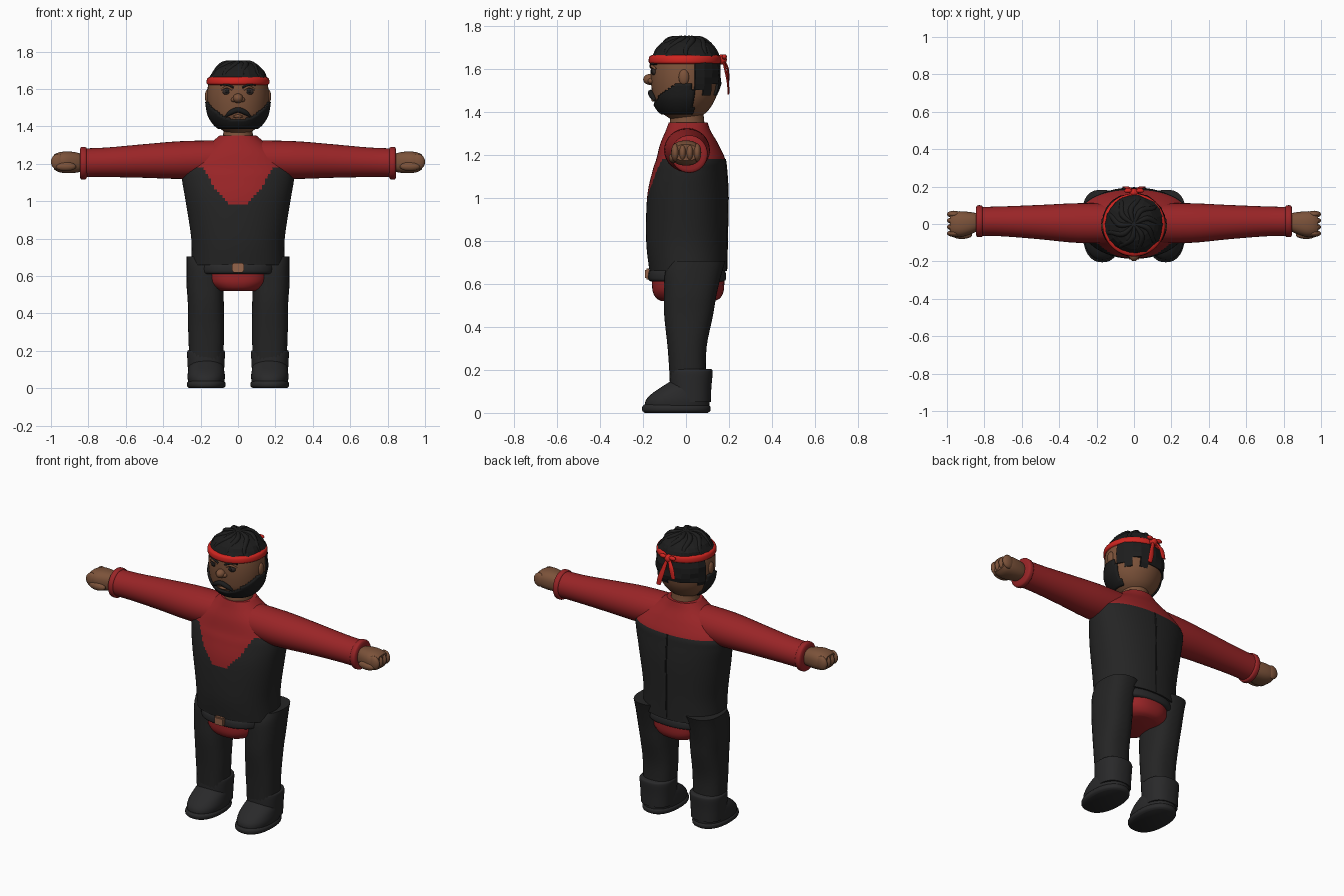
import bpy, bmesh, random
from math import cos, sin, pi, radians
from mathutils import Vector

random.seed(4)
default = bpy.data.objects.get("Cube")
if default:
    bpy.data.objects.remove(default)


def material(name, r, g, b):
    mat = bpy.data.materials.new(name)
    mat.use_nodes = True
    mat.diffuse_color = (r, g, b, 1)
    bsdf = mat.node_tree.nodes["Principled BSDF"]
    bsdf.inputs["Base Color"].default_value = (r, g, b, 1)
    bsdf.inputs["Roughness"].default_value = 0.8
    return mat


shirt_red = material("shirt red", .32, .018, .02)
band_red = material("headband red", .62, .018, .014)
cloth = material("charcoal cloth", .018, .018, .018)
boot_black = material("boot black", .022, .022, .023)
hair_black = material("hair black", .012, .012, .012)
skin = material("brown skin", .2, .085, .042)
buckle_tan = material("buckle tan", .3, .13, .07)
eye_dark = material("eye dark", .035, .025, .022)


def finish(name, bm, mats, smooth=True, mirror=False, rule=None):
    """Turn a bmesh into a named, coloured and shaded object."""
    bmesh.ops.recalc_face_normals(bm, faces=bm.faces)
    for face in bm.faces:
        face.smooth = smooth
        if rule:
            face.material_index = rule(face.calc_center_median())
    mesh = bpy.data.meshes.new(name)
    bm.to_mesh(mesh)
    bm.free()
    for mat in mats:
        mesh.materials.append(mat)
    if smooth:
        mesh.set_sharp_from_angle(angle=radians(40))
    obj = bpy.data.objects.new(name, mesh)
    bpy.context.collection.objects.link(obj)
    if mirror:
        mod = obj.modifiers.new("mirror", "MIRROR")
        mod.use_mirror_merge = False
    return obj


def spline(stations, steps):
    """Smoothly interpolate the cross-section table."""
    pts = [Vector(s) for s in stations]
    out = []
    for i in range(len(pts) - 1):
        a, b, c, d = pts[max(i - 1, 0)], pts[i], pts[i + 1], pts[min(i + 2, len(pts) - 1)]
        for k in range(steps):
            t = k / steps
            out.append(b + (c - a) * t / 2 + (a * 2 - b * 5 + c * 4 - d) * t * t / 2
                       + (b * 3 - a - c * 3 + d) * t * t * t / 2)
    return out + [pts[-1]]


def loft(name, stations, mats, axis="z", n=32, steps=4, power=2, grow=0,
         keep=None, jitter=0, **options):
    """Skin superellipse sections (position, centre a, b, radius a, b)."""
    bm = bmesh.new()
    rings = []
    for t, ca, cb, ra, rb in spline(stations, steps):
        ring = []
        for i in range(n):
            c, s = cos(2 * pi * i / n), sin(2 * pi * i / n)
            k = (abs(c) ** power + abs(s) ** power) ** (-1 / power)
            k *= 1 + random.uniform(-jitter, jitter)
            a, b = ca + (ra + grow) * c * k, cb + (rb + grow) * s * k
            ring.append(bm.verts.new((a, b, t) if axis == "z" else (t, a, b)))
        rings.append(ring)
    for low, high in zip(rings, rings[1:]):
        for i in range(n):
            j = (i + 1) % n
            bm.faces.new((low[i], low[j], high[j], high[i]))
    bm.faces.new(rings[0])
    bm.faces.new(rings[-1])
    if keep:
        drop = [f for f in bm.faces if not keep(f.calc_center_median())]
        bmesh.ops.delete(bm, geom=drop, context="FACES")
    return finish(name, bm, mats, **options)


def ball(name, centre, size, mat, **options):
    bm = bmesh.new()
    bmesh.ops.create_uvsphere(bm, u_segments=20, v_segments=12, radius=1)
    bmesh.ops.scale(bm, vec=size, verts=bm.verts)
    bmesh.ops.translate(bm, vec=centre, verts=bm.verts)
    return finish(name, bm, [mat], **options)


def block(name, centre, size, mat, bevel=.006):
    bm = bmesh.new()
    bmesh.ops.create_cube(bm, size=1)
    bmesh.ops.scale(bm, vec=size, verts=bm.verts)
    bmesh.ops.translate(bm, vec=centre, verts=bm.verts)
    bmesh.ops.bevel(bm, geom=bm.edges[:], offset=bevel, segments=2, affect="EDGES")
    return finish(name, bm, [mat])


def tube(name, points, radius, mat, mirror=False):
    """Rounded strand along a path of (x, y, z, thickness factor)."""
    curve = bpy.data.curves.new(name, "CURVE")
    curve.dimensions = "3D"
    curve.bevel_depth = radius
    curve.bevel_resolution = 3
    curve.use_fill_caps = True
    path = curve.splines.new("POLY")
    rows = spline(points, 5)
    path.points.add(len(rows) - 1)
    for p, (x, y, z, thick) in zip(path.points, rows):
        p.co, p.radius = (x, y, z, 1), thick
    path.use_smooth = True
    curve.materials.append(mat)
    obj = bpy.data.objects.new(name, curve)
    bpy.context.collection.objects.link(obj)
    if mirror:
        obj.modifiers.new("mirror", "MIRROR")
    return obj


# Torso: dark vest with a red shoulder yoke and rounded bib
def yoke(p):
    bib = p.y < 0 and p.z > .97 + .2 * (abs(p.x) / .18) ** 1.8
    return 1 if p.z > 1.18 or bib else 0


loft("torso", [(.66, 0, .01, .25, .18), (.8, 0, .003, .25, .188), (1, 0, .007, .28, .188),
               (1.12, 0, .016, .3, .173), (1.18, 0, .022, .297, .16), (1.25, 0, .015, .24, .135),
               (1.31, 0, .01, .15, .105), (1.35, 0, .01, .1, .09)],
     [cloth, shirt_red], n=128, steps=9, power=2.2, rule=yoke)
tube("back_seam", [(0, .188, .67, 1), (0, .19, .8, 1), (0, .194, 1, 1), (0, .188, 1.12, 1),
                   (0, .181, 1.18, 1)], .005, hair_black)

# Waist: belt, buckle and the shirt tail below
loft("belt", [(.61, 0, .005, .19, .165), (.62, 0, .005, .2, .18), (.65, 0, .005, .2, .18),
              (.67, 0, .005, .19, .17)], [boot_black], power=2.6)
block("belt_buckle", (0, -.178, .645), (.065, .025, .05), buckle_tan)
loft("shirt_tail", [(.52, 0, .01, .1, .125), (.535, 0, .01, .13, .15), (.57, 0, .01, .16, .166),
                    (.63, 0, .01, .165, .168)], [shirt_red], power=2.5)

# Arms, cuffs and fists
loft("arms", [(.08, .005, 1.225, .105, .1), (.3, .005, 1.22, .106, .101), (.5, .01, 1.215, .092, .09),
              (.7, .014, 1.208, .08, .079), (.83, .014, 1.205, .077, .077)],
     [shirt_red], axis="x", mirror=True)
loft("cuffs", [(.808, .015, 1.203, .074, .076), (.815, .015, 1.203, .084, .086),
               (.838, .015, 1.203, .084, .086), (.846, .015, 1.203, .07, .072)],
     [shirt_red], axis="x", mirror=True)
loft("hands", [(.83, .01, 1.205, .045, .045), (.87, .005, 1.207, .058, .055),
               (.92, 0, 1.208, .068, .058), (.96, 0, 1.208, .066, .052), (.985, 0, 1.21, .055, .038)],
     [skin], axis="x", power=2.5, mirror=True)
for i in range(4):
    ball(f"finger_{i + 1}", (.963, -.05 + i * .034, 1.21), (.037, .019, .042), skin, mirror=True)
ball("thumbs", (.92, -.058, 1.185), (.055, .022, .024), skin, mirror=True)

# Trousers and boots
loft("trouser_legs", [(.15, .17, .01, .09, .085), (.3, .17, .005, .096, .09),
                      (.45, .172, .012, .096, .113), (.55, .176, .02, .099, .122),
                      (.65, .176, .034, .1, .132), (.705, .172, .055, .104, .128)],
     [cloth], power=2.5, mirror=True)
loft("boot_shafts", [(.05, .171, .025, .094, .09), (.12, .171, .022, .098, .096),
                     (.19, .171, .024, .101, .1), (.203, .171, .024, .094, .094)],
     [boot_black], power=2.4, mirror=True)
loft("boot_feet", [(.03, .17, -.042, .096, .15), (.06, .17, -.038, .1, .148),
                   (.09, .17, -.025, .097, .133), (.12, .17, -.004, .09, .11),
                   (.15, .17, .012, .07, .08)], [boot_black], power=2.3, mirror=True)
loft("boot_soles", [(0, .17, -.045, .09, .146), (.01, .17, -.045, .102, .158),
                    (.027, .17, -.045, .103, .159), (.038, .17, -.045, .094, .15)],
     [boot_black], power=2.3, mirror=True)

# Neck and head
loft("neck", [(1.32, 0, .005, .085, .085), (1.37, 0, .005, .078, .078), (1.43, 0, .005, .078, .076)], [skin])
head = [(1.365, 0, -.01, .06, .06), (1.4, 0, -.01, .112, .108), (1.45, 0, -.008, .147, .14),
        (1.5, 0, -.005, .16, .154), (1.56, 0, -.004, .165, .16), (1.62, 0, -.004, .16, .158),
        (1.66, 0, -.002, .148, .15), (1.7, 0, 0, .122, .126), (1.735, 0, 0, .078, .08),
        (1.75, 0, 0, .02, .02)]
loft("head", head, [skin], n=40)
ball("ears", (.163, -.01, 1.56), (.014, .024, .037), skin, mirror=True)
ball("nose", (0, -.165, 1.55), (.027, .034, .026), skin)
ball("nostrils", (.022, -.16, 1.543), (.015, .018, .014), skin, mirror=True)
ball("eyes", (.057, -.143, 1.587), (.027, .017, .021), eye_dark, mirror=True)
ball("pupils", (.057, -.158, 1.587), (.01, .006, .01), hair_black, mirror=True)
tube("eyelids", [(.026, -.156, 1.592, .7), (.057, -.159, 1.611, 1), (.088, -.14, 1.597, .7)],
     .007, skin, mirror=True)
tube("eyebrows", [(.022, -.164, 1.607, .8), (.055, -.16, 1.622, 1), (.095, -.136, 1.62, .5)],
     .006, hair_black, mirror=True)

# Beard and moustache
beard = loft("beard", head, [hair_black], n=64, steps=6, grow=.012,
             keep=lambda p: p.y < .035 and 1.385 < p.z < 1.43 + .085 * (abs(p.x) / .16) ** 2)
beard.modifiers.new("thickness", "SOLIDIFY").thickness = .02
tube("moustache", [(-.066, -.145, 1.452, .4), (-.04, -.157, 1.473, 1), (0, -.163, 1.488, 1.1),
                   (.04, -.157, 1.473, 1), (.066, -.145, 1.452, .4)], .013, hair_black)
tube("lower_lip", [(-.025, -.148, 1.452, .5), (0, -.154, 1.455, 1), (.025, -.148, 1.452, .5)], .008, skin)

# Hair: faceted cap with a ragged fringe down the back
hair = loft("hair", head, [hair_black], n=22, steps=2, grow=.008, jitter=.035, smooth=False,
            keep=lambda p: p.z > 1.64 or (p.y > .035 and p.z > 1.5 + random.uniform(-.02, .03)))
hair.modifiers.new("thickness", "SOLIDIFY").thickness = .012
for i in range(9):
    turn = 2 * pi * i / 9
    x, y = cos(turn), sin(turn)
    tube(f"hair_lock_{i + 1}", [(0, 0, 1.745, .5), (x * .07 - y * .03, y * .07 + x * .03, 1.733, 1),
                                (x * .127, y * .127, 1.69, .9), (x * .15, y * .15, 1.655, .4)],
         .016, hair_black)

# Headband, knot and trailing ends
loft("headband", [(1.622, 0, -.005, .158, .158), (1.63, 0, -.005, .168, .168),
                  (1.655, 0, -.005, .165, .166), (1.664, 0, -.004, .15, .152)], [band_red], n=48)
ball("headband_knot", (0, .168, 1.643), (.024, .022, .024), band_red)
ball("knot_loops", (.032, .178, 1.655), (.022, .012, .012), band_red, mirror=True)
for side, drop in ((-1, 1.54), (1, 1.48)):
    loft(f"headband_tail_{'left' if side > 0 else 'right'}",
         [(drop, side * .05, .197, .014, .004), (drop + .06, side * .035, .194, .017, .005),
          (1.645, side * .005, .172, .008, .006)], [band_red], n=12)
